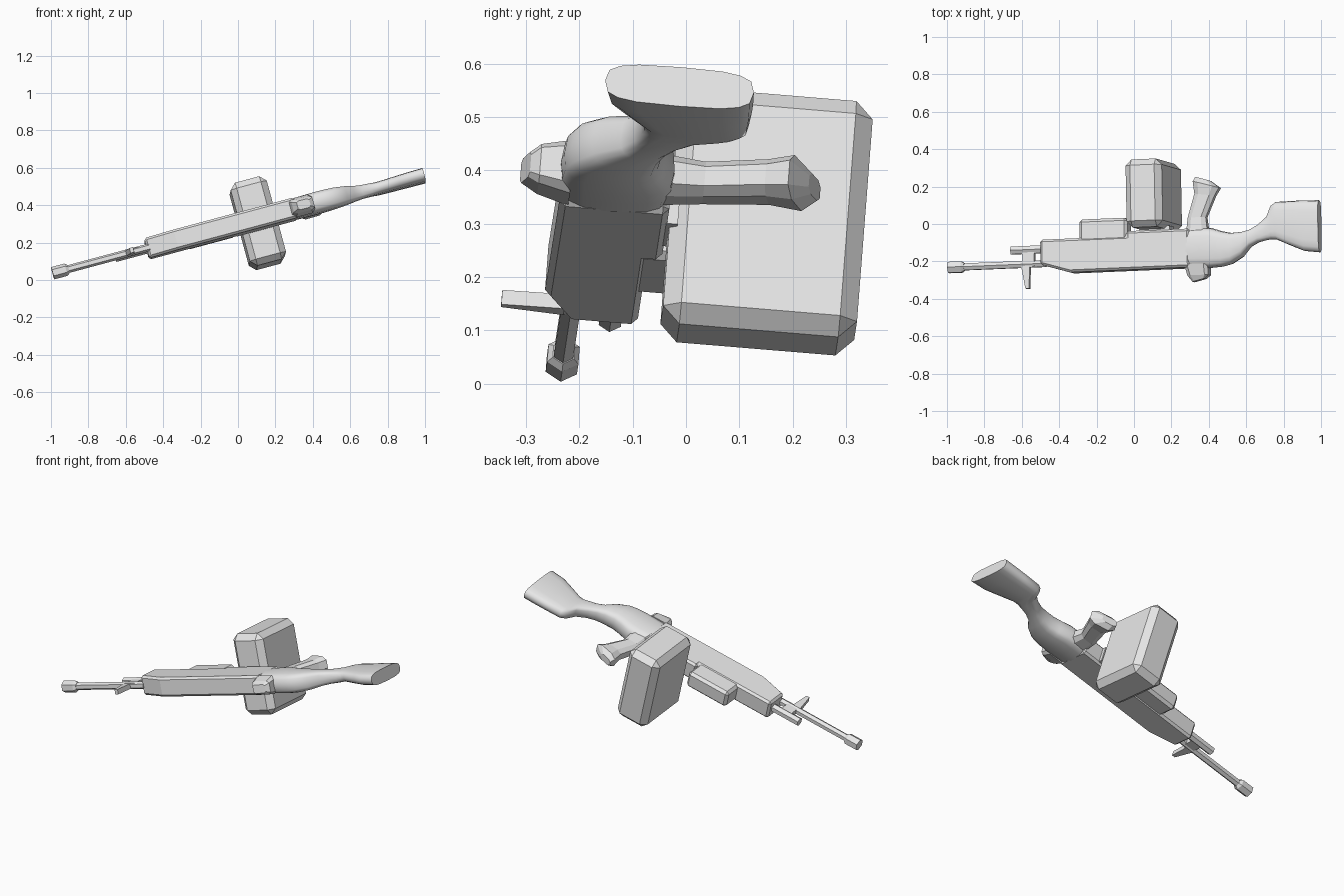
import bpy, bmesh, math
from mathutils import Matrix, Vector

if "Cube" in bpy.data.objects:
    bpy.data.objects.remove(bpy.data.objects["Cube"])

# Local frame: u runs muzzle to butt, v runs from sights to grip, w is sideways
U = Vector((0.966, 0.04, 0.259)).normalized()
V = Vector((-0.02, 1.0, -0.083))
V = (V - U * V.dot(U)).normalized()
W = U.cross(V)
FRAME = Matrix((U, V, W)).transposed().to_4x4()
FRAME.translation = Vector((0.0, -0.13, 0.297))

grey = bpy.data.materials.new("plain_grey")
grey.diffuse_color = (0.8, 0.8, 0.8, 1)
grey.use_nodes = True
grey.node_tree.nodes["Principled BSDF"].inputs["Base Color"].default_value = grey.diffuse_color


def finish(name, bm, bevel=0.0, smooth=None):
    bmesh.ops.recalc_face_normals(bm, faces=bm.faces)
    me = bpy.data.meshes.new(name)
    bm.to_mesh(me)
    bm.free()
    ob = bpy.data.objects.new(name, me)
    bpy.context.collection.objects.link(ob)
    ob.matrix_world = FRAME
    me.materials.append(grey)
    if bevel:
        m = ob.modifiers.new("bevel", 'BEVEL')
        m.width, m.segments, m.limit_method = bevel, 1, 'ANGLE'
        m.angle_limit = math.radians(40)
    if smooth:
        bpy.ops.object.select_all(action='DESELECT')
        ob.select_set(True)
        bpy.context.view_layer.objects.active = ob
        bpy.ops.object.shade_smooth_by_angle(angle=math.radians(smooth))
    return ob


def loft(name, rings, **kw):
    """Skin a list of equal-length point rings and cap both ends."""
    bm = bmesh.new()
    vs = [[bm.verts.new(p) for p in r] for r in rings]
    n = len(vs[0])
    for a, b in zip(vs, vs[1:]):
        for i in range(n):
            j = (i + 1) % n
            bm.faces.new((a[i], a[j], b[j], b[i]))
    bm.faces.new(vs[0])
    bm.faces.new(vs[-1])
    return finish(name, bm, **kw)


def slab(name, profile, half, **kw):
    """Extrude a (u, v) profile sideways."""
    return loft(name, [[(u, v, s * half) for u, v in profile] for s in (-1, 1)], **kw)


def box(name, u0, u1, v0, v1, half, **kw):
    return slab(name, [(u0, v0), (u1, v0), (u1, v1), (u0, v1)], half, **kw)


def hex_tube(name, v, sections):
    """Six-sided tube along u from (u, radius) pairs."""
    rings = []
    for u, r in sections:
        rings.append([(u, v + r * math.sin(k * math.pi / 3), r * math.cos(k * math.pi / 3))
                      for k in range(6)])
    return loft(name, rings)


def pillar(name, sections, corner=0.3, **kw):
    """Chamfered column along v from (v, u0, u1, half width, slant) rows."""
    rings = []
    for v, u0, u1, h, slant in sections:
        c, a = (u0 + u1) / 2, (u1 - u0) / 2
        k = 1 - corner
        shape = [(1, k), (k, 1), (-k, 1), (-1, k), (-1, -k), (-k, -1), (k, -1), (1, -k)]
        rings.append([(c + a * x, v - slant * x, h * y) for x, y in shape])
    return loft(name, rings, **kw)


# Receiver and the stepped block under its front half
slab("receiver", [(-0.507, -0.07), (-0.345, -0.118), (0.32, -0.117), (0.32, 0.09),
                  (-0.03, 0.09), (-0.03, 0.063), (-0.507, 0.063)], 0.055, bevel=0.012)
box("lower_handguard", -0.29, -0.025, 0.03, 0.163, 0.05, bevel=0.015)

# Barrel with muzzle piece, and gas tube beside it
hex_tube("barrel", -0.062, [(-0.96, 0.021), (-0.49, 0.021)])
hex_tube("muzzle", -0.062, [(-1.028, 0.034), (-0.955, 0.034), (-0.94, 0.023)])
hex_tube("gas_tube", 0.015, [(-0.68, 0.024), (-0.49, 0.024)])

# Front sight post and the bracket joining barrel and tube
box("barrel_bracket", -0.615, -0.55, -0.075, 0.015, 0.016)
slab("front_sight", [(-0.625, -0.06), (-0.575, -0.06), (-0.582, -0.193), (-0.602, -0.193)], 0.014)

# Rear sight block
pillar("rear_sight", [(-0.10, 0.285, 0.415, 0.052, 0), (-0.16, 0.300, 0.415, 0.038, 0),
                      (-0.186, 0.325, 0.395, 0.024, -0.008)])

# Box magazine and its feed neck
mag = box("magazine", 0.015, 0.215, 0.095, 0.46, 0.23, bevel=0.033)
box("feed_neck", 0.045, 0.21, 0.07, 0.11, 0.045)

# Pistol grip with slanted flared end
pillar("pistol_grip", [(0.06, 0.295, 0.415, 0.042, 0), (0.15, 0.305, 0.405, 0.034, 0),
                       (0.27, 0.345, 0.455, 0.036, 0.008), (0.325, 0.338, 0.482, 0.043, 0.02),
                       (0.357, 0.350, 0.430, 0.020, 0.012)], corner=0.45)

# Shoulder stock: (u, upper v, lower v, half width)
stations = [(0.30, -0.117, 0.09, 0.056), (0.37, -0.120, 0.094, 0.058),
            (0.43, -0.122, 0.092, 0.059), (0.49, -0.118, 0.072, 0.058),
            (0.54, -0.106, 0.061, 0.056), (0.60, -0.070, 0.064, 0.050),
            (0.645, -0.018, 0.074, 0.042), (0.69, 0.005, 0.098, 0.037),
            (0.74, 0.015, 0.140, 0.035), (0.765, 0.018, 0.200, 0.034),
            (0.79, 0.016, 0.217, 0.034), (0.89, -0.029, 0.219, 0.036),
            (0.945, -0.052, 0.219, 0.037), (1.03, -0.063, 0.217, 0.038)]


def soft(x):
    return math.copysign(abs(x) ** 0.6, x) if abs(x) > 1e-6 else 0.0


rings = []
for u, v0, v1, h in stations:
    ring = []
    for k in range(16):
        a = 2 * math.pi * k / 16
        ring.append((u, (v0 + v1) / 2 + (v1 - v0) / 2 * soft(math.cos(a)), h * soft(math.sin(a))))
    rings.append(ring)
loft("shoulder_stock", rings, smooth=50)
